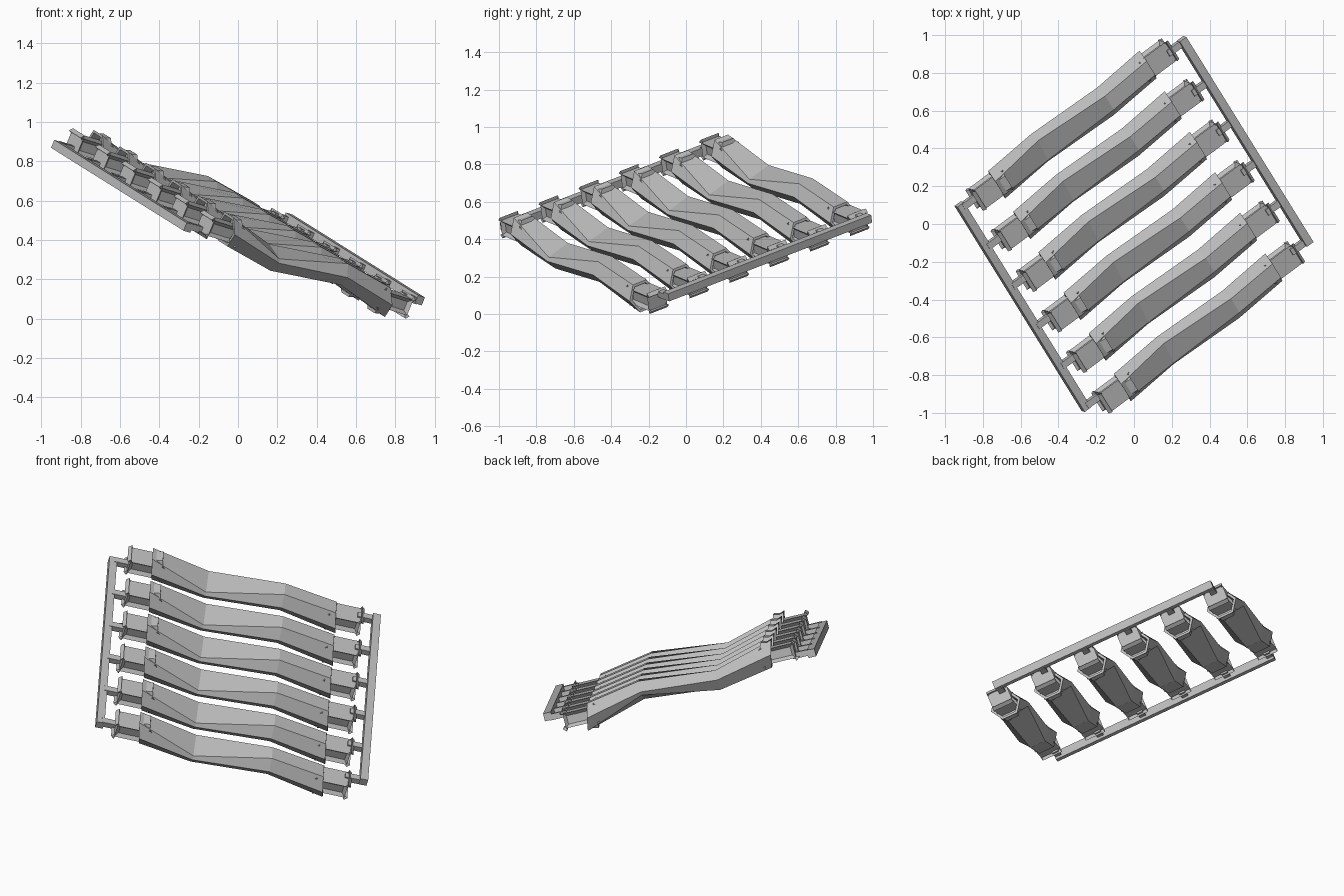
import bpy, bmesh, math
from mathutils import Vector

cube = bpy.data.objects.get("Cube")
if cube:
    bpy.data.objects.remove(cube)

# Tilted frame axes: along the slats, across the slats, out of the frame
ALONG = Vector((0.778, 0.578, -0.244)).normalized()
ACROSS = Vector((0.5, -0.806, -0.313)).normalized()
OUT = ACROSS.cross(ALONG).normalized()
CENTRE = Vector((0, 0, 0.485))

ROWS = 6
PITCH = 0.266
ROW_START = -0.652

grey = bpy.data.materials.new("plain_grey")
grey.use_nodes = True
colour = (0.5, 0.5, 0.5, 1)
grey.diffuse_color = colour
grey.node_tree.nodes["Principled BSDF"].inputs["Base Color"].default_value = colour


def place(s, t, n):
    return CENTRE + ALONG * s + ACROSS * t + OUT * n


def finish(bm, name):
    bmesh.ops.recalc_face_normals(bm, faces=bm.faces[:])
    mesh = bpy.data.meshes.new(name)
    bm.to_mesh(mesh)
    bm.free()
    mesh.materials.append(grey)
    obj = bpy.data.objects.new(name, mesh)
    bpy.context.collection.objects.link(obj)
    return obj


def block(name, centre, size, bevel=0.0):
    """Box in frame coordinates, optionally with bevelled edges."""
    bm = bmesh.new()
    bmesh.ops.create_cube(bm, size=1)
    for v in bm.verts:
        v.co = place(*(c + a * d for c, a, d in zip(centre, v.co, size)))
    if bevel:
        bmesh.ops.bevel(bm, geom=bm.edges[:], offset=bevel, segments=1, affect='EDGES')
    return finish(bm, name)


# Slat cross-sections (across, out), starting at the upper back corner
hexagon = [(0.09 * math.cos(a), 0.09 * math.sin(a))
           for a in (math.radians(120 - 60 * i) for i in range(6))]
hexagon = [(t, n * 0.97) for t, n in hexagon]
twisted = [(-0.055, 0.052), (0.078, 0.015), (0.09, -0.005),
           (0.045, -0.062), (-0.045, -0.062), (-0.09, 0.0)]


def opposite(section):
    """Section point-mirrored, keeping the corner order."""
    flipped = [(-t, -n) for t, n in section]
    return flipped[3:] + flipped[:3]


def slat(name, row):
    """S-bent slat with a hollow hexagonal socket at each end."""
    stations = [(-0.54, 0.052, hexagon, 0.22), (-0.215, -0.015, twisted, 0),
                (0.215, 0.015, opposite(twisted), 0), (0.54, -0.052, hexagon, 0.22)]
    bm = bmesh.new()
    rings = [[bm.verts.new(place(s - lean * n, row + t, lift + n)) for t, n in section]
             for s, lift, section, lean in stations]
    for a, b in zip(rings, rings[1:]):
        for i in range(6):
            j = (i + 1) % 6
            bm.faces.new((a[i], a[j], b[j], b[i]))
    ends = [bm.faces.new(rings[0]), bm.faces.new(rings[-1])]
    bmesh.ops.recalc_face_normals(bm, faces=bm.faces[:])
    bmesh.ops.inset_individual(bm, faces=ends, thickness=0.016)
    bmesh.ops.inset_individual(bm, faces=ends, thickness=0.001, depth=-0.06)
    return finish(bm, name)


# Two long runners of the frame
for side, word in ((-1, "upper"), (1, "lower")):
    block(word + "_runner", (side * 0.756, 0, 0), (0.044, 1.345, 0.044))

# Slats with their end pegs and the thin links to the runners
for i in range(ROWS):
    row = ROW_START + i * PITCH
    link_row = -0.652 + i * 0.2608
    slat(f"slat_{i + 1}", row)
    for side, word in ((-1, "upper"), (1, "lower")):
        block(f"{word}_peg_{i + 1}", (side * 0.58, row, -side * 0.042),
              (0.18, 0.084, 0.084), 0.018)
        block(f"{word}_link_{i + 1}", (side * 0.70, link_row, -side * 0.008),
              (0.10, 0.036, 0.034))

# Rest the whole model on the ground
parts = [o for o in bpy.context.collection.objects if o.type == 'MESH']
lowest = min(v.co.z for o in parts for v in o.data.vertices)
for o in parts:
    for v in o.data.vertices:
        v.co.z -= lowest
